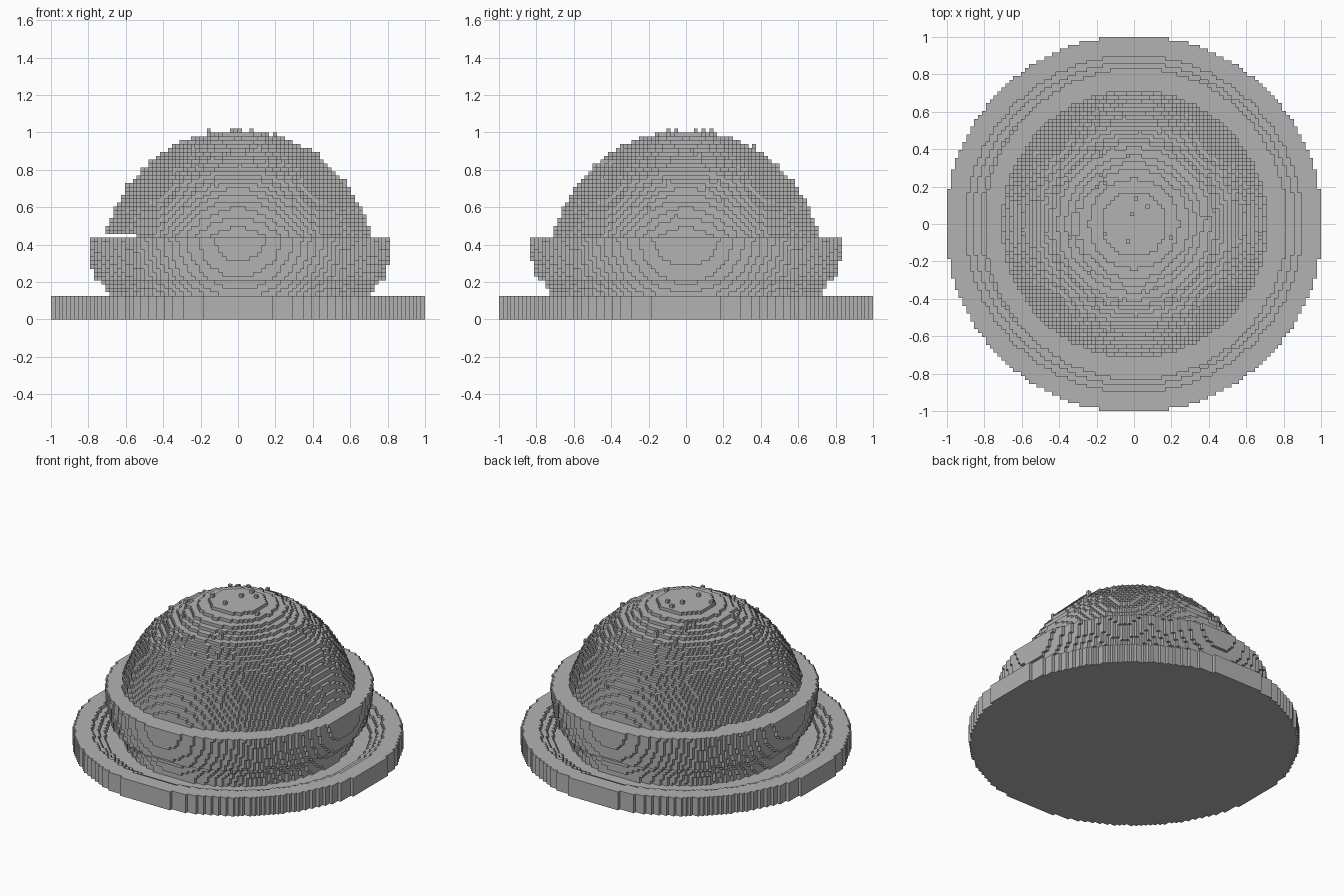
import bpy, bmesh, random
from math import hypot

cube = bpy.data.objects.get("Cube")
if cube:
    bpy.data.objects.remove(cube)

N = 48                 # blocks from the centre to the edge
U = 1 / N              # block size
random.seed(4)

grey = bpy.data.materials.new("Plain grey")
grey.use_nodes = True
tone = (0.45, 0.45, 0.45, 1)
grey.diffuse_color = tone
grey.node_tree.nodes["Principled BSDF"].inputs["Base Color"].default_value = tone

DIRS = [(a, s) for a in range(3) for s in (1, -1)]


def step(cell, axis, sign):
    c = list(cell)
    c[axis] += sign
    return tuple(c)


def radius_at(profile, z):
    """Radius on a (height, radius) profile."""
    for (z0, r0), (z1, r1) in zip(profile, profile[1:]):
        if z0 <= z <= z1:
            return r0 + (r1 - r0) * (z - z0) / (z1 - z0)
    return 0


def fill(bottom, top, outer, inner=None, squash=1, shift=0):
    """Blocks of a turned shape, layer by layer."""
    cells = set()
    for k in range(bottom, top):
        z = (k + 0.5) * U
        ro = radius_at(outer, z)
        ri = inner(k) if inner else 0
        for i in range(-N, N):
            for j in range(-N, N):
                d = hypot(((i + 0.5) * U - shift) / squash, (j + 0.5) * U)
                if ri <= d < ro:
                    cells.add((i, j, k))
    return cells


def build(name, cells):
    """Make a mesh from the exposed block faces."""
    bm = bmesh.new()
    verts = {}

    def vert(p):
        if p not in verts:
            verts[p] = bm.verts.new([c * U for c in p])
        return verts[p]

    for cell in sorted(cells):
        for axis, sign in DIRS:
            if step(cell, axis, sign) in cells:
                continue
            b, c = (axis + 1) % 3, (axis + 2) % 3
            base = step(cell, axis, 1) if sign > 0 else cell
            loop = [base, step(base, b, 1), step(step(base, b, 1), c, 1), step(base, c, 1)]
            if sign < 0:
                loop.reverse()
            bm.faces.new([vert(p) for p in loop])
    mesh = bpy.data.meshes.new(name)
    bm.to_mesh(mesh)
    bm.free()
    mesh.materials.append(grey)
    obj = bpy.data.objects.new(name, mesh)
    bpy.context.collection.objects.link(obj)
    return obj


# Brim: flat disc with a shallow stepped dish inside the rim
dish = {3: 0.82, 4: 0.86, 5: 0.9}
brim = fill(0, 6, [(0, 1.009), (0.2, 1.009)], lambda k: dish.get(k, 0))
build("brim", brim)

# Band: flared wall with an overhanging lower edge
wall = [(0, 0.7), (0.13, 0.725), (0.2, 0.755), (0.21, 0.8), (0.33, 0.827), (0.45, 0.838)]
build("band", fill(3, 21, wall, squash=0.97, shift=0.01))

# Crown: stepped dome with a thin slot low on its right side
dome = [(0.43, 0.72), (0.5, 0.695), (0.6, 0.655), (0.67, 0.615), (0.73, 0.575),
        (0.78, 0.53), (0.83, 0.47), (0.88, 0.42), (0.91, 0.36), (0.95, 0.29),
        (0.98, 0.21), (1, 0.14)]
crown = fill(21, N, dome)
crown = {c for c in crown if c[2] > 21 or c[0] * U >= -0.55}

# Loose single blocks that roughen the dome
skin = sorted(c for c in crown if c[2] > 23 and step(c, 2, 1) not in crown)
for c in random.sample(skin, 70):
    crown.add(step(c, 2, 1))
build("crown", crown)
